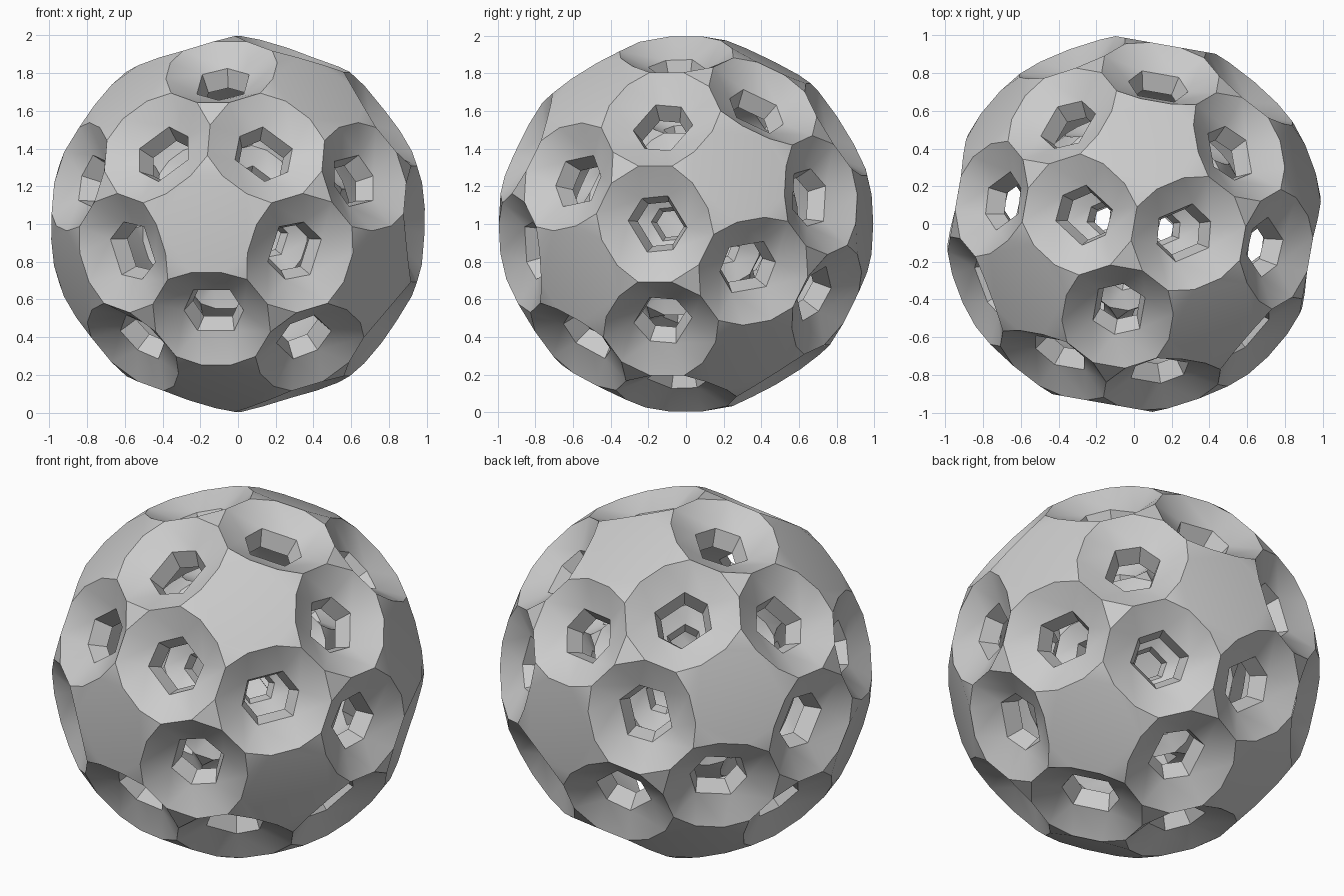
import bpy, bmesh
from math import radians, cos, sin, sqrt
from mathutils import Vector, Matrix

cube = bpy.data.objects.get("Cube")
if cube:
    bpy.data.objects.remove(cube, do_unlink=True)

grey = bpy.data.materials.new("light_grey")
grey.use_nodes = True
grey.diffuse_color = (0.6, 0.6, 0.6, 1)
grey.node_tree.nodes["Principled BSDF"].inputs["Base Color"].default_value = (0.6, 0.6, 0.6, 1)

# Icosahedron directions: stars on corners, holes on edges, small triangles on faces
turn = radians(10)
front = Vector((-sin(turn), -cos(turn), 0))
side = Vector((cos(turn), -sin(turn), 0))
up = Vector((0, 0, 1))
stars = [front]
for k in range(5):
    a = radians(-90 + 72 * k)
    stars.append((front + 2 * (cos(a) * side + sin(a) * up)).normalized())
stars += [-s for s in stars]


def near(p, q):
    return 0.3 < p.dot(q) < 0.6


edges = [(a, b) for i, a in enumerate(stars) for b in stars[:i] if near(a, b)]
tris = [(a, b, c) for i, a in enumerate(stars) for j, b in enumerate(stars[:i])
        for c in stars[:j] if near(a, b) and near(b, c) and near(a, c)]
centres = [sum(t, Vector()).normalized() for t in tris]


def toward(base, target):
    """Unit direction from base toward target, square to base."""
    return (target - base * target.dot(base)).normalized()


def on_ball(axis, offset):
    """Point of the unit ball at a sideways offset from an axis."""
    return axis * sqrt(1 - offset.length_squared) + offset


def ordered(points, axis):
    """Sort points around an axis."""
    u = axis.orthogonal().normalized()
    v = axis.cross(u)
    return sorted(points, key=lambda p: Vector((p.dot(u), p.dot(v))).angle_signed(Vector((1, 0))))


def tip(star, tri):
    return on_ball(star, toward(star, tri) * 0.363)


def notch(star, mid, across):
    return on_ball(star, toward(star, mid) * 0.257 + across * 0.08)


def corner(tri, star):
    return on_ball(tri, toward(tri, star) * 0.1)


def ring(mid, u, t, radius, width):
    """Six-sided opening around a hole axis."""
    return [mid * radius + width * (cos(radians(a)) * u + sin(radians(a)) * t)
            for a in (38, 90, 142, 218, 270, 322)]


def build_shell(name, size):
    bm = bmesh.new()

    def face(points):
        bm.faces.new([bm.verts.new(p) for p in points])

    inner_star = [[] for s in stars]
    inner_tri = [[] for t in tris]
    pairs = {}

    # Holes: flared rim, then a narrowing throat
    for a, b in edges:
        mid, u = (a + b).normalized(), (b - a).normalized()
        t = mid.cross(u)
        hi, lo = sorted([c for c, tri in zip(centres, tris) if a in tri and b in tri],
                        key=lambda c: -c.dot(t))
        rim = [tip(b, hi), notch(b, mid, t), notch(b, mid, -t), tip(b, lo),
               corner(lo, b), corner(lo, a), tip(a, lo), notch(a, mid, -t),
               notch(a, mid, t), tip(a, hi), corner(hi, a), corner(hi, b)]
        link = [0, 0, 5, 5, 4, 4, 3, 3, 2, 2, 1, 1]
        middle = ring(mid, u, t, 0.87, 0.16)
        lip = ring(mid, u, t, 0.77, 0.125)
        for i in range(12):
            j = (i + 1) % 12
            p, q = link[i], link[j]
            pts = [rim[i], rim[j], middle[q]]
            face(pts if p == q else pts + [middle[p]])
        for i in range(6):
            j = (i + 1) % 6
            face([middle[i], middle[j], lip[j], lip[i]])
        # Remember the lip corners for the inside lining
        for star, tri, s, c in ((b, hi, 0, 1), (b, lo, 5, 4), (a, lo, 3, 4), (a, hi, 2, 1)):
            si, ti = stars.index(star), centres.index(tri)
            inner_star[si].append(lip[s])
            if star is a:
                inner_tri[ti].append(lip[c])
            pairs.setdefault((si, ti), []).append((lip[s], lip[c]))

    # Stars: flat middle with five bent points, and the lining behind them
    for i, s in enumerate(stars):
        pts = []
        for n in stars:
            if near(s, n):
                mid = (s + n).normalized()
                across = s.cross(n).normalized()
                pts += [notch(s, mid, across), notch(s, mid, -across)]
        face(ordered(pts, s))
        for c, tri in zip(centres, tris):
            if s in tri:
                point = tip(s, c)
                face([point] + sorted(pts, key=lambda p: (p - point).length)[:2])
        face(ordered(inner_star[i], s))

    # Small triangles and the lining behind them
    for i, (c, tri) in enumerate(zip(centres, tris)):
        face(ordered([corner(c, s) for s in tri], c))
        face(ordered(inner_tri[i], c))
    for (p, q), (r, s) in pairs.values():
        face([p, q, s, r])

    bmesh.ops.remove_doubles(bm, verts=bm.verts, dist=0.001)
    bmesh.ops.recalc_face_normals(bm, faces=bm.faces)
    bm.transform(Matrix.Translation((0, 0, 1)) @ Matrix.Scale(size, 4))
    mesh = bpy.data.meshes.new(name)
    bm.to_mesh(mesh)
    bm.free()
    mesh.materials.append(grey)
    obj = bpy.data.objects.new(name, mesh)
    bpy.context.collection.objects.link(obj)
    bpy.ops.object.select_all(action="DESELECT")
    obj.select_set(True)
    bpy.context.view_layer.objects.active = obj
    bpy.ops.object.shade_smooth_by_angle(angle=radians(30))


build_shell("outer_shell", 1.0)
build_shell("inner_shell", 0.6)
